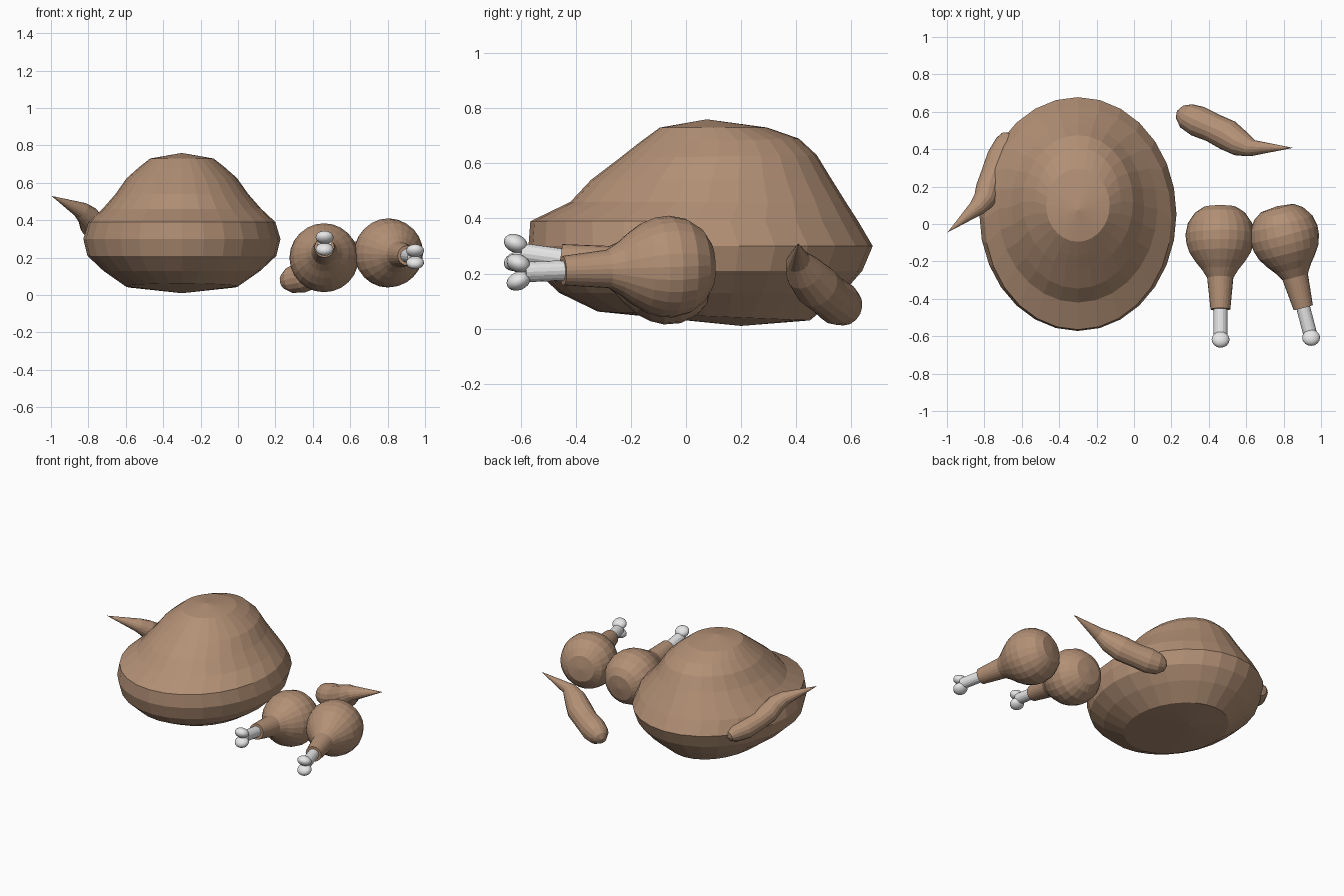
import bpy, bmesh, math
from mathutils import Vector, Matrix

if "Cube" in bpy.data.objects:
    bpy.data.objects.remove(bpy.data.objects["Cube"])


def material(name, rgb):
    m = bpy.data.materials.new(name)
    m.diffuse_color = (*rgb, 1)
    m.use_nodes = True
    m.node_tree.nodes["Principled BSDF"].inputs["Base Color"].default_value = m.diffuse_color
    return m


BROWN = material("roast brown", (0.45, 0.28, 0.18))
BONE = material("bone white", (0.8, 0.8, 0.8))


def skin(name, rings, start, end, mat, smooth=False):
    """Bridge rings of points, closing each end with a fan to a point."""
    bm = bmesh.new()
    vr = [[bm.verts.new(p) for p in r] for r in rings]
    n = len(vr[0])
    for a, b in zip(vr, vr[1:]):
        for i in range(n):
            bm.faces.new((a[i], a[(i + 1) % n], b[(i + 1) % n], b[i]))
    for ring, p in ((vr[0], start), (vr[-1], end)):
        c = bm.verts.new(p)
        for i in range(n):
            bm.faces.new((ring[i], ring[(i + 1) % n], c))
    bmesh.ops.recalc_face_normals(bm, faces=bm.faces)
    me = bpy.data.meshes.new(name)
    bm.to_mesh(me)
    bm.free()
    for f in me.polygons:
        f.use_smooth = smooth
    me.materials.append(mat)
    ob = bpy.data.objects.new(name, me)
    bpy.context.collection.objects.link(ob)
    return ob


def tube(name, stations, start, end, mat, n=16):
    """Round tube through (centre, radius) stations."""
    pts = [Vector(s[0]) for s in stations]
    rings = []
    for k, (_, r) in enumerate(stations):
        d = pts[min(k + 1, len(pts) - 1)] - pts[max(k - 1, 0)]
        side = d.cross(Vector((0, 0, 1))).normalized()
        up = side.cross(d).normalized()
        rings.append([pts[k] + r * (side * math.cos(2 * math.pi * i / n)
                                    + up * math.sin(2 * math.pi * i / n)) for i in range(n)])
    return skin(name, rings, start, end, mat)


# Roast body: z at front, z at back, y front, y back, half width
SIDES = 28
body = [
    (0.73, 0.73, -0.095, 0.295, 0.17), (0.675, 0.69, -0.17, 0.41, 0.23),
    (0.62, 0.63, -0.24, 0.475, 0.295), (0.54, 0.54, -0.345, 0.53, 0.355),
    (0.46, 0.46, -0.42, 0.58, 0.425), (0.39, 0.39, -0.565, 0.625, 0.50),
    (0.30, 0.30, -0.572, 0.678, 0.527), (0.21, 0.21, -0.545, 0.64, 0.505),
    (0.13, 0.13, -0.46, 0.57, 0.42), (0.062, 0.03, -0.32, 0.45, 0.30)]
rings = []
for zf, zb, yf, yb, rx in body:
    ring = []
    for i in range(SIDES):
        a = 2 * math.pi * i / SIDES
        t = (math.sin(a) + 1) / 2
        ring.append((-0.3 + rx * math.cos(a), yf + (yb - yf) * t, zf + (zb - zf) * t))
    rings.append(ring)
skin("roast_body", rings, (-0.3, 0.075, 0.76), (-0.3, 0.2, 0.01), BROWN)


# Drumsticks: meat, bone and a pair of knuckles along one axis
def drumstick(tag, centre, tip):
    c, tip = Vector(centre), Vector(tip)
    d = (tip - c).normalized()
    length = (tip - c).length
    profile = [(-0.155, 0.09), (-0.125, 0.135), (-0.07, 0.172), (-0.01, 0.185), (0.04, 0.18),
               (0.09, 0.163), (0.14, 0.13), (0.18, 0.098), (0.225, 0.07), (0.395, 0.053)]
    tube("drumstick_meat_" + tag, [(c + d * t, r) for t, r in profile],
         c - d * 0.165, c + d * 0.395, BROWN, 24)
    tube("drumstick_bone_" + tag, [(c + d * 0.38, 0.037), (c + d * (length - 0.02), 0.037)],
         c + d * 0.38, c + d * (length - 0.02), BONE)
    for word, s in (("upper", 1), ("lower", -1)):
        bpy.ops.mesh.primitive_uv_sphere_add(segments=16, ring_count=10, radius=1)
        ob = bpy.context.object
        ob.name = "knuckle_" + word + "_" + tag
        ob.matrix_world = (Matrix.Translation(tip + Vector((0, 0, 0.032 * s)))
                           @ Matrix.Rotation(-0.4 * s, 4, 'X')
                           @ Matrix.Diagonal((0.048, 0.045, 0.033, 1)))
        ob.data.materials.append(BONE)
        bpy.ops.object.shade_smooth()


drumstick("inner", (0.46, -0.065, 0.20), (0.463, -0.618, 0.277))
drumstick("outer", (0.805, -0.065, 0.225), (0.947, -0.608, 0.205))

# Wings: rounded shoulder, elbow and a pointed tip
tube("wing_right", [((0.245, 0.60, 0.073), 0.04), ((0.28, 0.578, 0.08), 0.07),
                    ((0.34, 0.55, 0.095), 0.083), ((0.42, 0.515, 0.12), 0.078),
                    ((0.50, 0.475, 0.155), 0.083), ((0.57, 0.43, 0.205), 0.07),
                    ((0.63, 0.405, 0.245), 0.046)],
     (0.23, 0.605, 0.072), (0.85, 0.407, 0.31), BROWN)
tube("wing_left", [((-0.672, 0.475, 0.285), 0.035), ((-0.685, 0.44, 0.295), 0.055),
                   ((-0.72, 0.36, 0.31), 0.066), ((-0.755, 0.27, 0.34), 0.062),
                   ((-0.78, 0.19, 0.375), 0.066), ((-0.80, 0.13, 0.42), 0.06),
                   ((-0.84, 0.085, 0.455), 0.045)],
     (-0.665, 0.49, 0.283), (-0.997, -0.045, 0.53), BROWN)
